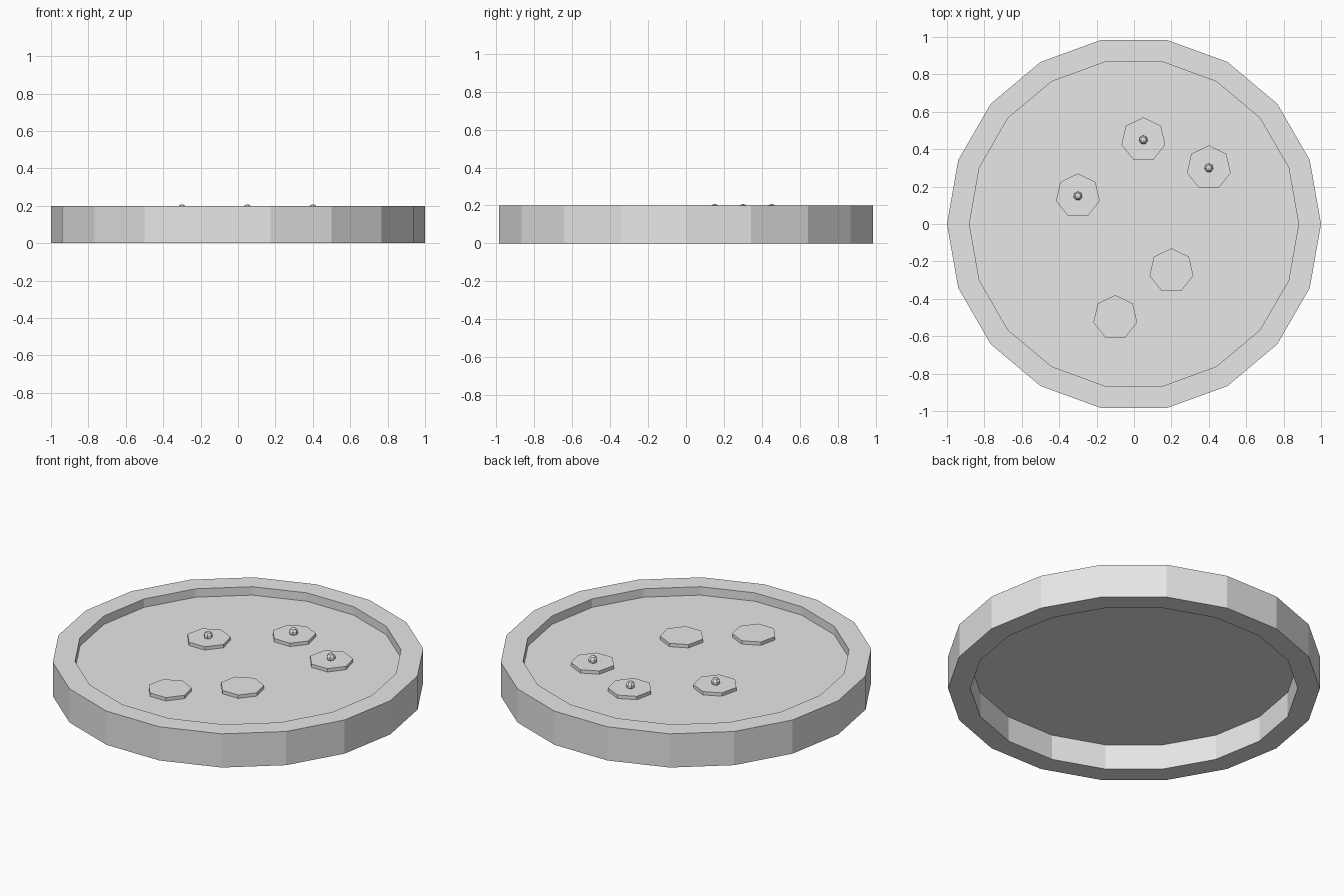
import bpy, bmesh
from math import sin, cos, pi
from mathutils import Matrix

cube = bpy.data.objects.get("Cube")
if cube:
    bpy.data.objects.remove(cube, do_unlink=True)

stone = bpy.data.materials.new("plain grey")
stone.use_nodes = True
GREY = (0.8, 0.8, 0.8, 1)
stone.diffuse_color = GREY
stone.node_tree.nodes["Principled BSDF"].inputs["Base Color"].default_value = GREY

SIDES = 18
INNER = 0.88
WATER = 0.15
PAD_TOP = 0.17


def add_object(name, bm):
    bmesh.ops.recalc_face_normals(bm, faces=bm.faces)
    mesh = bpy.data.meshes.new(name)
    bm.to_mesh(mesh)
    bm.free()
    mesh.materials.append(stone)
    obj = bpy.data.objects.new(name, mesh)
    bpy.context.collection.objects.link(obj)
    return obj


def circle(bm, radius, z, sides, start=0, centre=(0, 0)):
    angles = [start + 2 * pi * i / sides for i in range(sides)]
    return [bm.verts.new((centre[0] + radius * cos(a), centre[1] + radius * sin(a), z))
            for a in angles]


# Rim: a square-section ring
bm = bmesh.new()
loops = [circle(bm, r, z, SIDES) for r, z in ((1, 0), (1, 0.2), (INNER, 0.2), (INNER, 0))]
for k in range(4):
    a, b = loops[k], loops[(k + 1) % 4]
    for i in range(SIDES):
        j = (i + 1) % SIDES
        bm.faces.new((a[i], a[j], b[j], b[i]))
add_object("pond_rim", bm)

# Water: a flat sheet inside the rim
bm = bmesh.new()
bm.faces.new(circle(bm, INNER, WATER, SIDES))
add_object("water_surface", bm)

# Lily pads, the first three with a bud
pads = [(-0.3, 0.15), (0.4, 0.3), (0.05, 0.45), (0.2, -0.25), (-0.1, -0.5)]
for n, (x, y) in enumerate(pads, 1):
    bm = bmesh.new()
    base = bm.faces.new(circle(bm, 0.12, WATER, 7, pi / 2, (x, y)))
    top = bmesh.ops.extrude_face_region(bm, geom=[base])["geom"]
    bmesh.ops.translate(bm, vec=(0, 0, PAD_TOP - WATER),
                        verts=[v for v in top if isinstance(v, bmesh.types.BMVert)])
    add_object(f"lily_pad_{n}", bm)
    if n <= 3:
        bm = bmesh.new()
        bmesh.ops.create_uvsphere(bm, u_segments=7, v_segments=5, radius=0.025,
                                  matrix=Matrix.Translation((x, y, 0.183)))
        add_object(f"lily_bud_{n}", bm)
